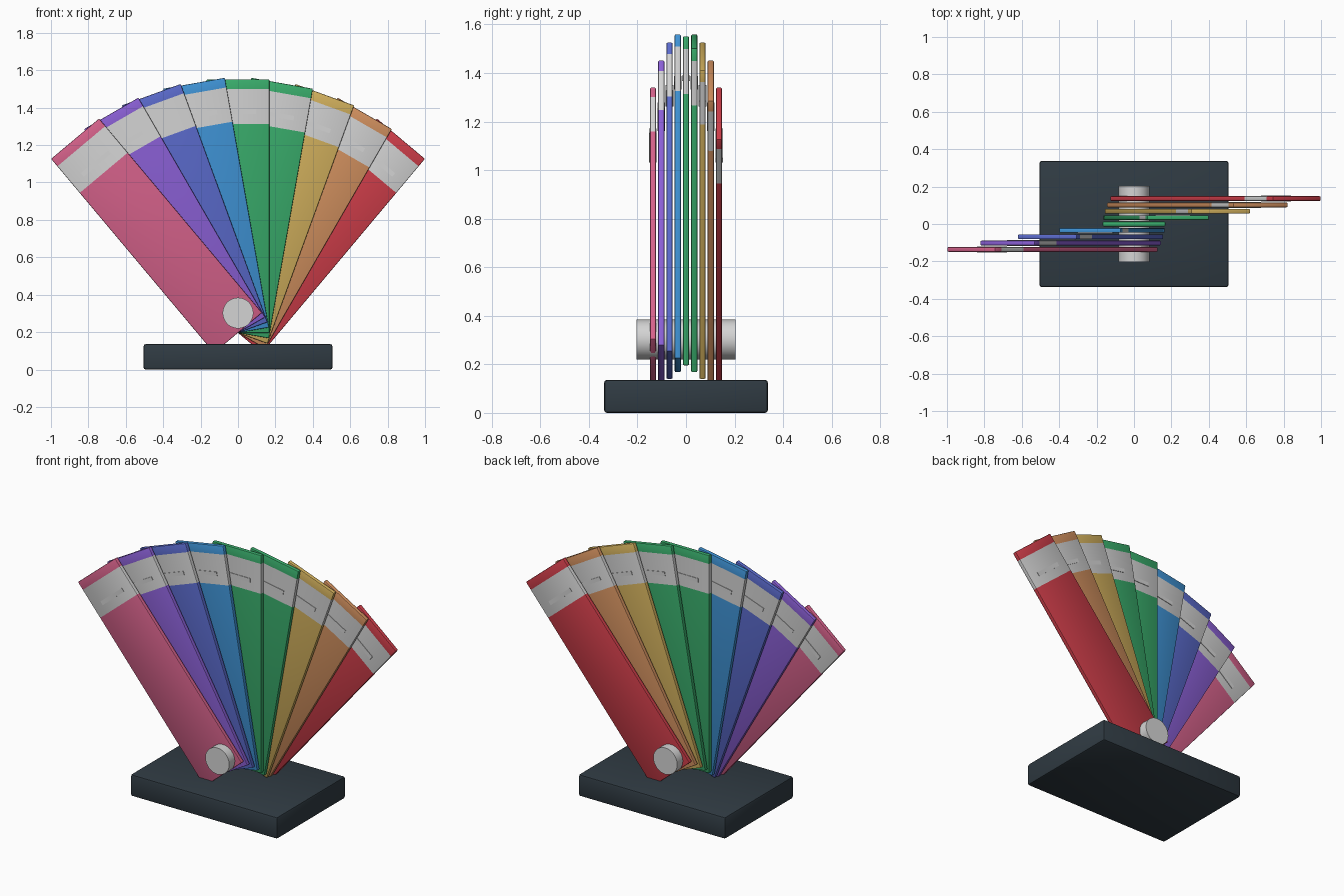
import bpy, bmesh
from math import radians, pi
from mathutils import Matrix, Vector

cube = bpy.data.objects.get("Cube")
if cube:
    bpy.data.objects.remove(cube, do_unlink=True)


def material(name, rgb):
    lin = [((c / 255 + 0.055) / 1.055) ** 2.4 for c in rgb] + [1.0]
    m = bpy.data.materials.new(name)
    m.use_nodes = True
    m.diffuse_color = lin
    bsdf = m.node_tree.nodes["Principled BSDF"]
    bsdf.inputs["Base Color"].default_value = lin
    return m


slate = material("dark slate", (48, 59, 67))
grey = material("light grey", (212, 212, 212))
pink = material("pink", (214, 98, 139))
purple = material("purple", (139, 96, 214))
indigo = material("indigo", (91, 107, 205))
blue = material("blue", (64, 149, 216))
green = material("green", (58, 175, 109))
gold = material("gold", (212, 178, 94))
orange = material("orange", (212, 146, 96))
red = material("red", (208, 62, 74))


def add_object(name, bm, *mats):
    mesh = bpy.data.meshes.new(name)
    bm.to_mesh(mesh)
    bm.free()
    for m in mats:
        mesh.materials.append(m)
    ob = bpy.data.objects.new(name, mesh)
    bpy.context.collection.objects.link(ob)
    return ob


def box(size, centre, bevel=0):
    bm = bmesh.new()
    bmesh.ops.create_cube(bm, size=1, matrix=Matrix.Translation(centre) @ Matrix.Diagonal((*size, 1)))
    if bevel:
        bmesh.ops.bevel(bm, geom=bm.edges[:], offset=bevel, segments=2, profile=0.5, affect='EDGES')
    return bm


def smooth(ob):
    bpy.ops.object.select_all(action='DESELECT')
    ob.select_set(True)
    bpy.context.view_layer.objects.active = ob
    bpy.ops.object.shade_smooth_by_angle(angle=radians(35))


# Base block
smooth(add_object("base", box((1.01, 0.675, 0.136), (0, 0, 0.068), 0.012), slate))

# Pivot pin through all the blades
bm = bmesh.new()
bmesh.ops.create_cone(bm, cap_ends=True, segments=48, radius1=0.082, radius2=0.082, depth=0.408,
                      matrix=Matrix.Translation((0, 0, 0.302)) @ Matrix.Rotation(pi / 2, 4, 'X'))
smooth(add_object("pivot_pin", bm, grey))

# Fan of blades, each with a grey band and a raised label bar on both sides
WIDTH, THICK, LENGTH = 0.335, 0.025, 1.355
BAND = (1.117, 1.303)
colours = [pink, purple, indigo, blue, green, green, gold, orange, red]
for i, colour in enumerate(colours):
    place = Matrix.Translation((0, (i - 4) * 0.034, 0.196)) @ Matrix.Rotation(radians(10 * (i - 4)), 4, 'Y')

    bm = box((WIDTH, THICK, LENGTH), (0, 0, LENGTH / 2), 0.005)
    for z in BAND:
        bmesh.ops.bisect_plane(bm, geom=bm.verts[:] + bm.edges[:] + bm.faces[:],
                               plane_co=Vector((0, 0, z)), plane_no=Vector((0, 0, 1)))
    for f in bm.faces:
        f.material_index = int(BAND[0] < f.calc_center_median().z < BAND[1])
    blade = add_object(f"blade_{i + 1}", bm, colour, grey)
    blade.matrix_world = place
    smooth(blade)

    bar = add_object(f"label_bar_{i + 1}", box((0.19, THICK + 0.006, 0.024), (0, 0, 1.182)), grey)
    bar.matrix_world = place
